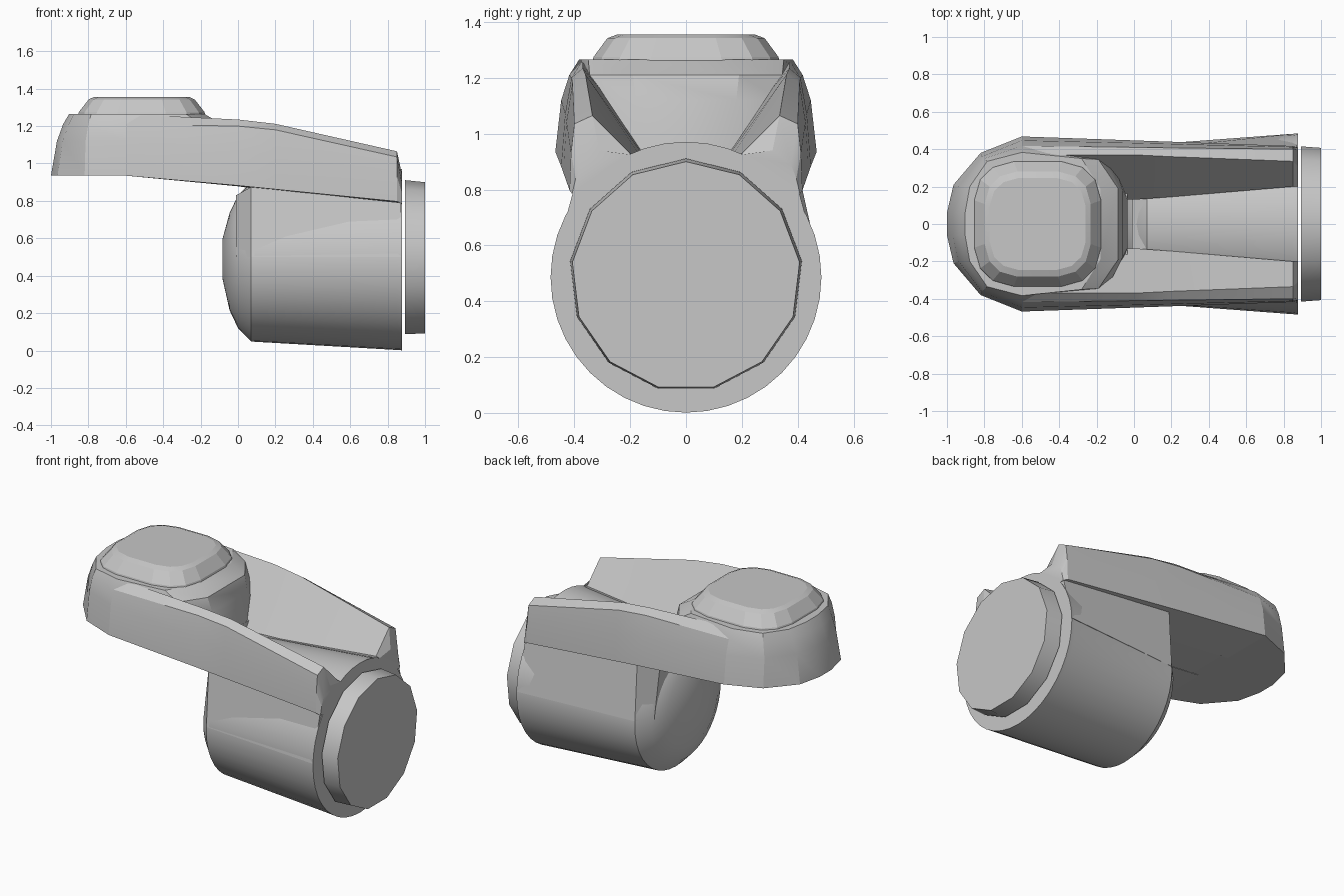
import bpy
from math import cos, sin, tau, copysign, radians

cube = bpy.data.objects.get("Cube")
if cube:
    bpy.data.objects.remove(cube, do_unlink=True)

grey = bpy.data.materials.new("plain grey")
grey.use_nodes = True
colour = (0.57, 0.57, 0.57, 1)
grey.diffuse_color = colour
grey.node_tree.nodes["Principled BSDF"].inputs["Base Color"].default_value = colour


def loft(name, rings, angle=30):
    """Skin a closed solid through rings with equal point counts."""
    n = len(rings[0])
    verts = [p for ring in rings for p in ring]
    faces = [list(range(n)), list(range(len(verts) - n, len(verts)))]
    for r in range(len(rings) - 1):
        for i in range(n):
            j = (i + 1) % n
            faces.append([r * n + i, r * n + j, (r + 1) * n + j, (r + 1) * n + i])
    mesh = bpy.data.meshes.new(name)
    mesh.from_pydata(verts, [], faces)
    mesh.materials.append(grey)
    obj = bpy.data.objects.new(name, mesh)
    bpy.context.collection.objects.link(obj)
    bpy.ops.object.select_all(action="DESELECT")
    obj.select_set(True)
    bpy.context.view_layer.objects.active = obj
    bpy.ops.object.mode_set(mode="EDIT")
    bpy.ops.mesh.select_all(action="SELECT")
    bpy.ops.mesh.normals_make_consistent(inside=False)
    bpy.ops.object.mode_set(mode="OBJECT")
    bpy.ops.object.shade_smooth_by_angle(angle=radians(angle))
    return obj


def circle(x, zc, r, n):
    return [(x, r * sin(tau * i / n), zc + r * cos(tau * i / n)) for i in range(n)]


def rounded_box(xc, z, a, b, n=16, power=0.6):
    def soft(v):
        return copysign(abs(v) ** power, v)
    return [(xc + a * soft(cos(tau * (i + 0.5) / n)),
             b * soft(sin(tau * (i + 0.5) / n)), z) for i in range(n)]


def mirrored(z, half):
    return [(x, y, z) for x, y in half] + [(x, -y, z) for x, y in reversed(half)]


# Tapered drum with a domed back
loft("drum", [circle(x, zc, r, 40) for x, zc, r in (
    (-0.082, 0.49, 0.11), (-0.045, 0.475, 0.26), (0.0, 0.475, 0.355),
    (0.07, 0.473, 0.425), (0.85, 0.483, 0.48), (0.877, 0.486, 0.485))])

# Flat sided shoulder joining the drum to the arm
loft("drum_shoulder", [
    [(x, top, zt), (x, low, 0.5), (x, -low, 0.5), (x, -top, zt)]
    for x, top, zt, low in ((-0.01, 0.28, 0.83, 0.34), (0.07, 0.40, 0.875, 0.424),
                            (0.872, 0.405, 0.79, 0.484))], 20)

# Faceted end disc, separated from the drum by a thin gap
loft("end_disc", [circle(0.892, 0.493, 0.418, 13), circle(1.0, 0.49, 0.41, 13)])

# Side rails with sloping inner walls, tapering onto the drum rim:
# x, then (y, z) around the section
sections = (
    (-0.6, (0.13, 0.935), (0.13, 0.95), (0.37, 1.264),
     (0.418, 1.21), (0.447, 1.12), (0.468, 0.935)),
    (0.0, (0.13, 0.878), (0.13, 0.89), (0.37, 1.235),
     (0.41, 1.2), (0.433, 1.07), (0.447, 0.882)),
    (0.2, (0.145, 0.85), (0.145, 0.89), (0.36, 1.212),
     (0.407, 1.18), (0.428, 1.04), (0.44, 0.862)),
    (0.85, (0.2, 0.78), (0.2, 0.93), (0.335, 1.065),
     (0.4, 1.035), (0.412, 0.93), (0.417, 0.797)),
    (0.877, (0.2, 0.77), (0.2, 0.925), (0.31, 0.94),
     (0.375, 0.89), (0.395, 0.84), (0.408, 0.785)))
for side, sign in (("left", 1), ("right", -1)):
    loft(side + "_rail",
         [[(x, sign * y, z) for y, z in pts] for x, *pts in sections], 25)

# Rounded head with a blunt nose and a column dropping into the channel
loft("head", [
    mirrored(0.935, [(-1.0, 0.06), (-0.965, 0.21), (-0.82, 0.38), (-0.6, 0.468),
                     (-0.12, 0.36), (-0.035, 0.13)]),
    mirrored(1.12, [(-0.968, 0.06), (-0.937, 0.2), (-0.815, 0.36), (-0.6, 0.447),
                    (-0.14, 0.335), (-0.06, 0.18)]),
    mirrored(1.21, [(-0.935, 0.06), (-0.905, 0.2), (-0.8, 0.35), (-0.6, 0.418),
                    (-0.19, 0.345), (-0.085, 0.19)]),
    mirrored(1.265, [(-0.903, 0.06), (-0.878, 0.2), (-0.785, 0.335), (-0.6, 0.383),
                     (-0.28, 0.35), (-0.18, 0.19)])], 25)

# Underside wedge closing the head down onto the drum dome
loft("head_underside", [
    [(x, y, 0.94), (x, y, z), (x, -y, z), (x, -y, 0.94)]
    for x, y, z in ((-0.55, 0.455, 0.932), (-0.035, 0.42, 0.886))])

# Raised cap with chamfered rim
loft("top_cap", [rounded_box(-0.515, z, a, b) for z, a, b in (
    (1.24, 0.35, 0.345), (1.275, 0.34, 0.335),
    (1.342, 0.287, 0.285), (1.355, 0.26, 0.25))], 12)
